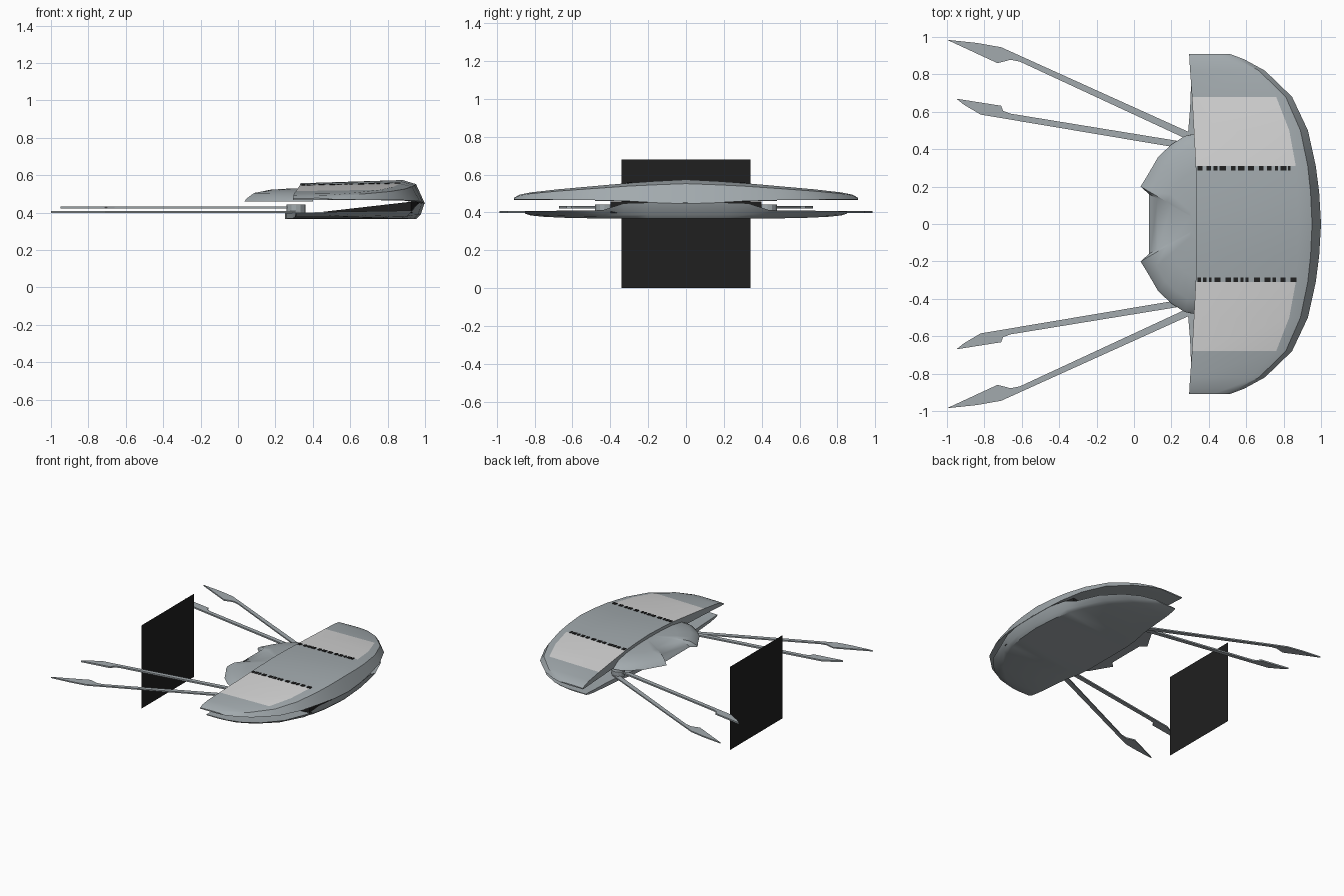
import bpy, bmesh, math, random

if "Cube" in bpy.data.objects:
    bpy.data.objects.remove(bpy.data.objects["Cube"])

def material(name, r, g, b):
    m = bpy.data.materials.new(name)
    m.diffuse_color = (r, g, b, 1)
    m.use_nodes = True
    m.node_tree.nodes["Principled BSDF"].inputs["Base Color"].default_value = m.diffuse_color
    return m

GREY = material("hull grey", 0.36, 0.40, 0.42)
LIGHT = material("light panel grey", 0.66, 0.66, 0.66)
BLACK = material("black", 0.014, 0.014, 0.014)

def finish(name, bm, mats, angle=None):
    bmesh.ops.recalc_face_normals(bm, faces=bm.faces)
    me = bpy.data.meshes.new(name)
    bm.to_mesh(me)
    bm.free()
    ob = bpy.data.objects.new(name, me)
    bpy.context.collection.objects.link(ob)
    for m in mats:
        me.materials.append(m)
    if angle:
        bpy.ops.object.select_all(action='DESELECT')
        bpy.context.view_layer.objects.active = ob
        ob.select_set(True)
        bpy.ops.object.shade_smooth_by_angle(angle=math.radians(angle))
    return ob

def loft(rings):
    """Skin closed rings of equal length and cap both ends."""
    bm = bmesh.new()
    vs = [[bm.verts.new(p) for p in ring] for ring in rings]
    n = len(vs[0])
    for a, b in zip(vs, vs[1:]):
        for i in range(n):
            j = (i + 1) % n
            bm.faces.new((a[i], a[j], b[j], b[i]))
    bm.faces.new(vs[0])
    bm.faces.new(vs[-1])
    return bm

def mirrored(stations, section):
    """Sections along y, repeated on the other side of the centre line."""
    full = [(-s[0],) + s[1:] for s in reversed(stations[1:])] + stations
    return [[(x, s[0], z) for x, z in section(*s[1:])] for s in full]

def prism(name, pts, z0, z1, mat):
    return finish(name, loft([[(x, y, z) for x, y in pts] for z in (z0, z1)]), [mat])

# Upper shell: y, back x, panel front x, rim x, back top z, top z, rim z
shell = [
    (0.00, .335, .88, 1.0, .557, .574, .446),
    (0.17, .333, .875, .99, .552, .565, .452),
    (0.31, .330, .865, .972, .545, .555, .460),
    (0.50, .320, .83, .93, .530, .538, .465),
    (0.68, .310, .76, .845, .515, .522, .467),
    (0.82, .300, .62, .70, .502, .506, .468),
    (0.88, .296, .50, .59, .490, .494, .469),
    (0.91, .295, .42, .51, .474, .477, .470)]

def shell_section(xb, xp, xf, zb, zt, zr):
    return [(xb, .466), (xb, zb), (xp, zt),
            (xp + .6 * (xf - xp), zt - .17 * (zt - zr)), (xf, zr), (xp, .466)]

bm = loft(mirrored(shell, shell_section))
bm.normal_update()
for f in bm.faces:
    c = f.calc_center_median()
    # light panels: top faces between the two seams on each side
    if .31 < abs(c.y) < .68 and c.z > .51 and c.x < .7 and len(f.verts) == 4:
        if max(v.co.x for v in f.verts) - min(v.co.x for v in f.verts) > .3:
            f.material_index = 1
finish("upper_shell", bm, [GREY, LIGHT], 35)

# Broken black seams beside the light panels
random.seed(4)
bm = bmesh.new()
for side in (-1, 1):
    x = .34
    while x < .84:
        w = random.uniform(.012, .035)
        z = .546 + (x - .33) * .02
        r = bmesh.ops.create_cube(bm, size=1)
        for v in r["verts"]:
            v.co = (x + w / 2 + v.co.x * w, side * .298 + v.co.y * .026, z + .001 + v.co.z * .006)
        x += w + random.uniform(.008, .03)
finish("seam_marks", bm, [BLACK])

# Lower hull: y, back x, keel front x, rim x, keel z, rim z
hull = [
    (0.00, .25, .955, .998, .367, .452),
    (0.20, .25, .940, .985, .367, .452),
    (0.33, .26, .915, .962, .367, .448),
    (0.44, .285, .87, .935, .368, .412),
    (0.62, .30, .76, .86, .371, .410),
    (0.75, .305, .62, .74, .377, .408),
    (0.82, .31, .50, .62, .384, .406),
    (0.85, .31, .42, .50, .394, .404)]

def hull_section(xb, xk, xf, zk, zr):
    return [(xb, .400), (xb, zk), (xk, zk), ((xk + xf) / 2, zk + .25 * (zr - zk)),
            (xf, zr), (xk, .402)]

finish("lower_hull", loft(mirrored(hull, hull_section)), [GREY], 35)

# Dark wedge filling the gap behind the nose
wedge = [(0, .97), (.20, .96), (.33, .94), (.40, .925)]
finish("gap_wedge", loft(mirrored(wedge, lambda xf: [(.40, .398), (xf, .398), (xf, .458)])), [BLACK])

# Rear deck: domed body with two short horns
half = [(.08, .16), (.035, .20), (.075, .265), (.13, .36), (.20, .425), (.27, .47), (.33, .482), (.40, .46)]
outline = half + [(x, -y) for x, y in reversed(half)]
rings = []
for s, z in ((1, .46), (.97, .475), (.85, .505), (.6, .522), (.25, .53)):
    rings.append([(.38 + (x - .38) * s, y * s, z) for x, y in outline])
finish("rear_deck", loft(rings), [GREY], 35)

# Legs with blade ends and their pivots, on both sides
outer = [(-1, .985), (-.84, .968), (-.71, .945), (.33, .475), (.28, .455),
         (-.61, .868), (-.66, .878), (-.73, .86)]
inner = [(-.95, .67), (-.91, .638), (-.82, .585), (.22, .41), (.29, .435),
         (-.66, .59), (-.70, .605), (-.71, .632)]
pivot = [(.31 + .05 * math.cos(i * math.pi / 6), .43 + .05 * math.sin(i * math.pi / 6)) for i in range(12)]
for side, label in ((1, "left"), (-1, "right")):
    for name, pts, z0, z1 in (("outer_leg", outer, .398, .408),
                              ("inner_leg", inner, .421, .433),
                              ("leg_pivot", pivot, .395, .442)):
        prism(f"{name}_{label}", [(x, y * side) for x, y in pts], z0, z1, GREY)

# Upright black square board across the legs
bm = bmesh.new()
bm.faces.new([bm.verts.new((-.635, y, z)) for y, z in ((-.34, 0), (.34, 0), (.34, .68), (-.34, .68))])
finish("square_board", bm, [BLACK])
